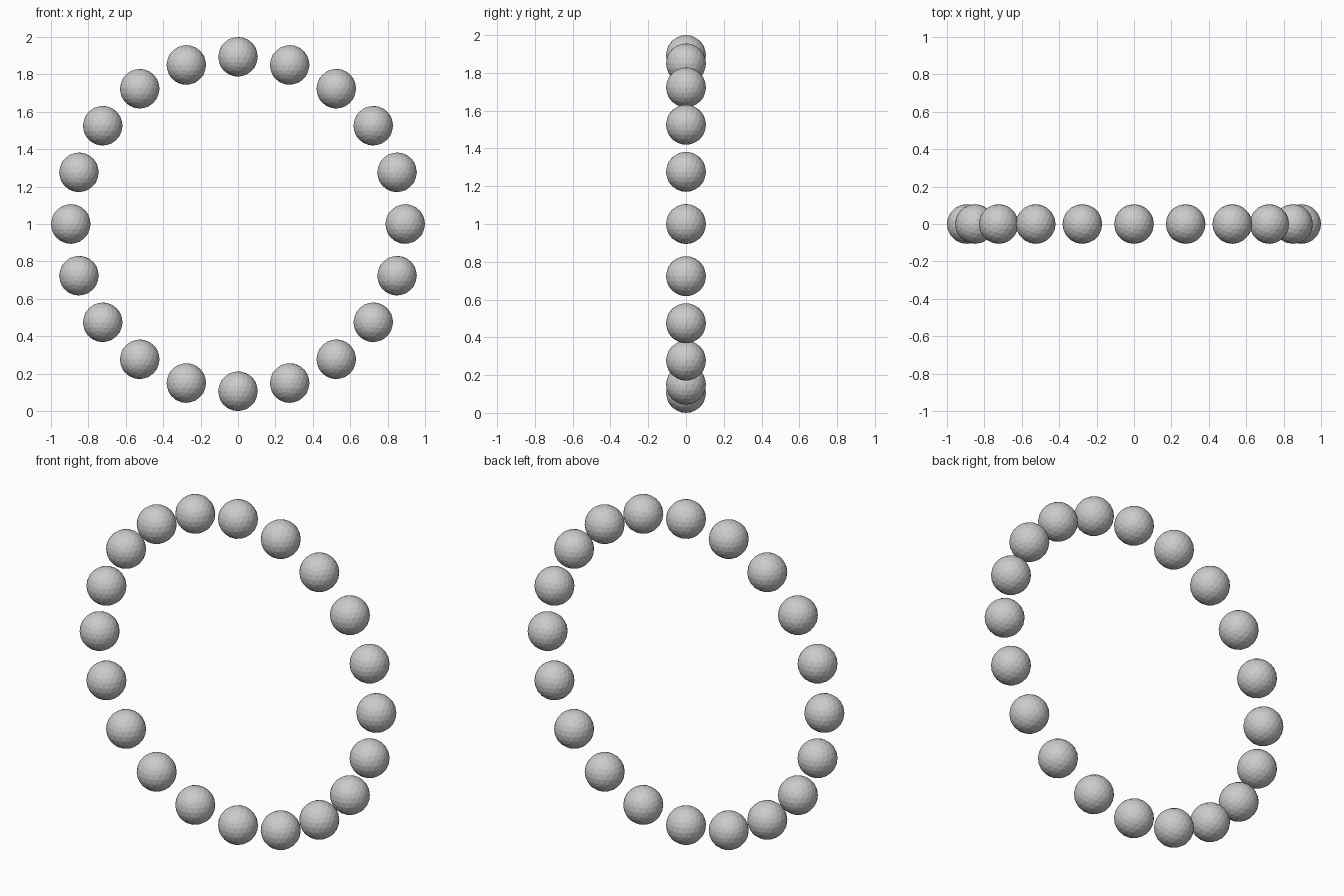
import bpy
import math

if "Cube" in bpy.data.objects:
    bpy.data.objects.remove(bpy.data.objects["Cube"])

COUNT = 20
BEAD_RADIUS = 0.106
RING_RADIUS = 1.0 - BEAD_RADIUS

# Upright ring of faceted beads, sharing one mesh
bpy.ops.mesh.primitive_ico_sphere_add(subdivisions=3, radius=BEAD_RADIUS)
first = bpy.context.object
for i in range(COUNT):
    bead = first if i == 0 else first.copy()
    if i:
        bpy.context.collection.objects.link(bead)
    bead.name = f"bead_{i + 1:02d}"
    a = 2 * math.pi * i / COUNT
    bead.location = (RING_RADIUS * math.sin(a), 0, 1 + RING_RADIUS * math.cos(a))
